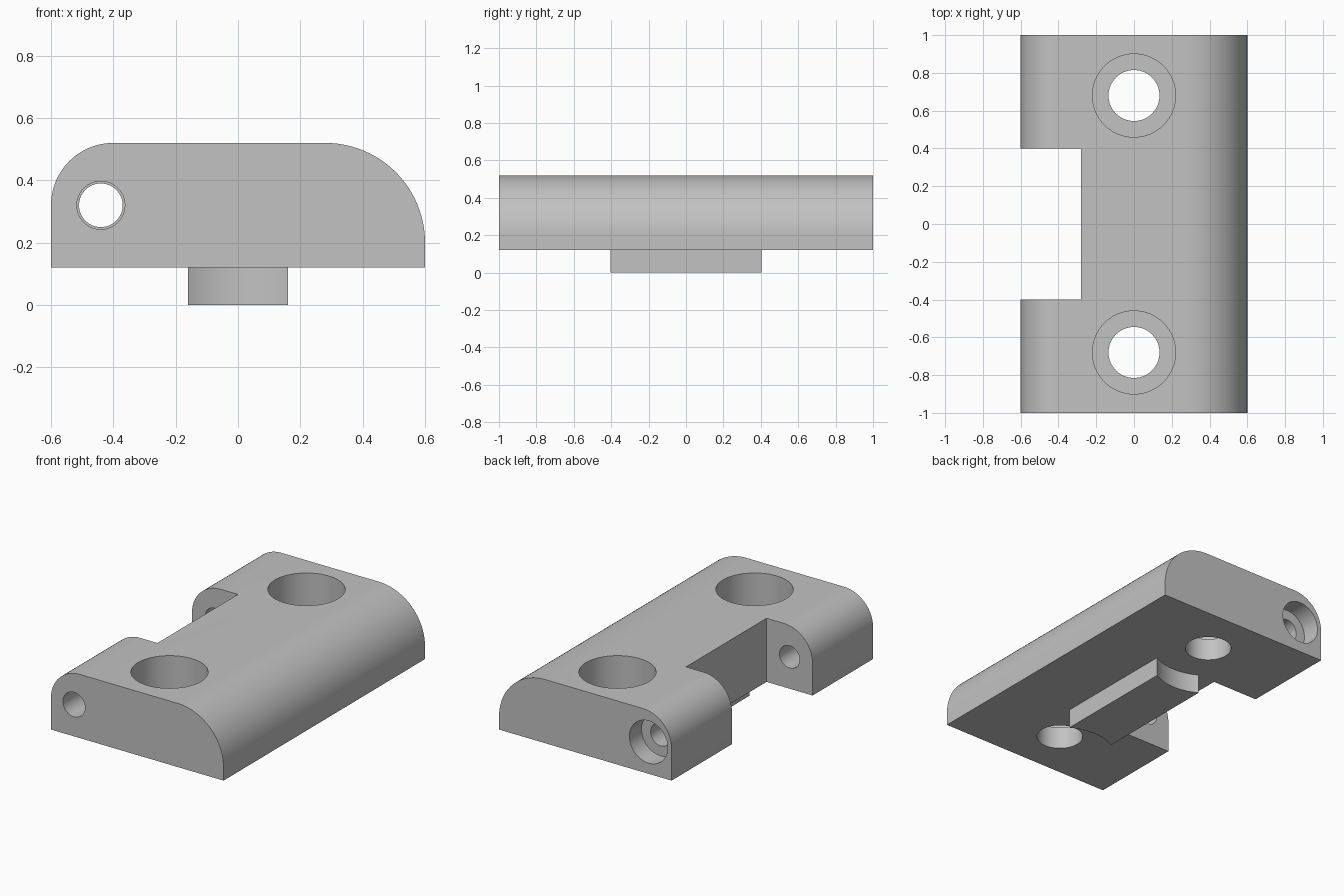
import bpy, bmesh, math
from mathutils import Vector

cube = bpy.data.objects.get("Cube")
if cube:
    bpy.data.objects.remove(cube, do_unlink=True)

# Single matte grey
grey = bpy.data.materials.new("plain grey")
colour = (0.54, 0.54, 0.54, 1)
grey.diffuse_color = colour
grey.use_nodes = True
grey.node_tree.nodes["Principled BSDF"].inputs["Base Color"].default_value = colour


def arc(cx, cy, r, start, end, steps=24):
    angles = [math.radians(start + (end - start) * i / steps) for i in range(steps + 1)]
    return [(cx + r * math.cos(a), cy + r * math.sin(a)) for a in angles]


def prism(name, outline, axis, low, high):
    """Extrude a closed 2D outline along the y or z axis."""
    place = (lambda p: (p[0], low, p[1])) if axis == "y" else (lambda p: (p[0], p[1], low))
    direction = Vector((0, 1, 0)) if axis == "y" else Vector((0, 0, 1))
    bm = bmesh.new()
    face = bm.faces.new([bm.verts.new(place(p)) for p in outline])
    result = bmesh.ops.extrude_face_region(bm, geom=[face])
    moved = [v for v in result["geom"] if isinstance(v, bmesh.types.BMVert)]
    bmesh.ops.translate(bm, verts=moved, vec=direction * (high - low))
    bmesh.ops.recalc_face_normals(bm, faces=bm.faces)
    mesh = bpy.data.meshes.new(name)
    bm.to_mesh(mesh)
    bm.free()
    mesh.materials.append(grey)
    obj = bpy.data.objects.new(name, mesh)
    bpy.context.collection.objects.link(obj)
    return obj


def activate(obj):
    bpy.ops.object.select_all(action="DESELECT")
    obj.select_set(True)
    bpy.context.view_layer.objects.active = obj


def cut(target, outline, axis, low, high):
    cutter = prism("cutter", outline, axis, low, high)
    cutter.hide_render = True
    mod = target.modifiers.new("cut", "BOOLEAN")
    mod.operation = "DIFFERENCE"
    mod.solver = "EXACT"
    mod.object = cutter
    activate(target)
    bpy.ops.object.modifier_apply(modifier=mod.name)
    bpy.data.objects.remove(cutter, do_unlink=True)


def circle(cx, cy, r):
    return arc(cx, cy, r, 0, 360, 64)[:-1]


# Body: rounded profile with a tight and a wide shoulder
profile = [(-0.6, 0.12), (0.6, 0.12)]
profile += arc(0.28, 0.2, 0.32, 0, 90)
profile += arc(-0.4, 0.32, 0.2, 90, 180)
body = prism("hinge_body", profile, "y", -1, 1)

# Notch between the two knuckles
cut(body, [(-0.8, -0.4), (-0.28, -0.4), (-0.28, 0.4), (-0.8, 0.4)], "z", 0, 0.7)

# Counterbored mounting holes
for y in (-0.68, 0.68):
    cut(body, circle(0, y, 0.135), "z", 0, 0.7)
    cut(body, circle(0, y, 0.22), "z", 0.26, 0.7)

# Pin bore: slightly wider at the front, deep head recess at the back
cut(body, circle(-0.44, 0.32, 0.07), "y", -1.1, 1.1)
cut(body, circle(-0.44, 0.32, 0.077), "y", -1.1, -0.6)
cut(body, circle(-0.44, 0.32, 0.133), "y", 0.88, 1.1)

# Locating tab with ends hollowed around the mounting holes
half = math.degrees(math.asin(0.16 / 0.32))
tab_outline = arc(0, -0.68, 0.32, 90 + half, 90 - half, 16)
tab_outline += arc(0, 0.68, 0.32, 270 + half, 270 - half, 16)
tab = prism("locating_tab", tab_outline, "z", 0, 0.12)

for part in (body, tab):
    activate(part)
    bpy.ops.object.shade_smooth_by_angle(angle=math.radians(30))
